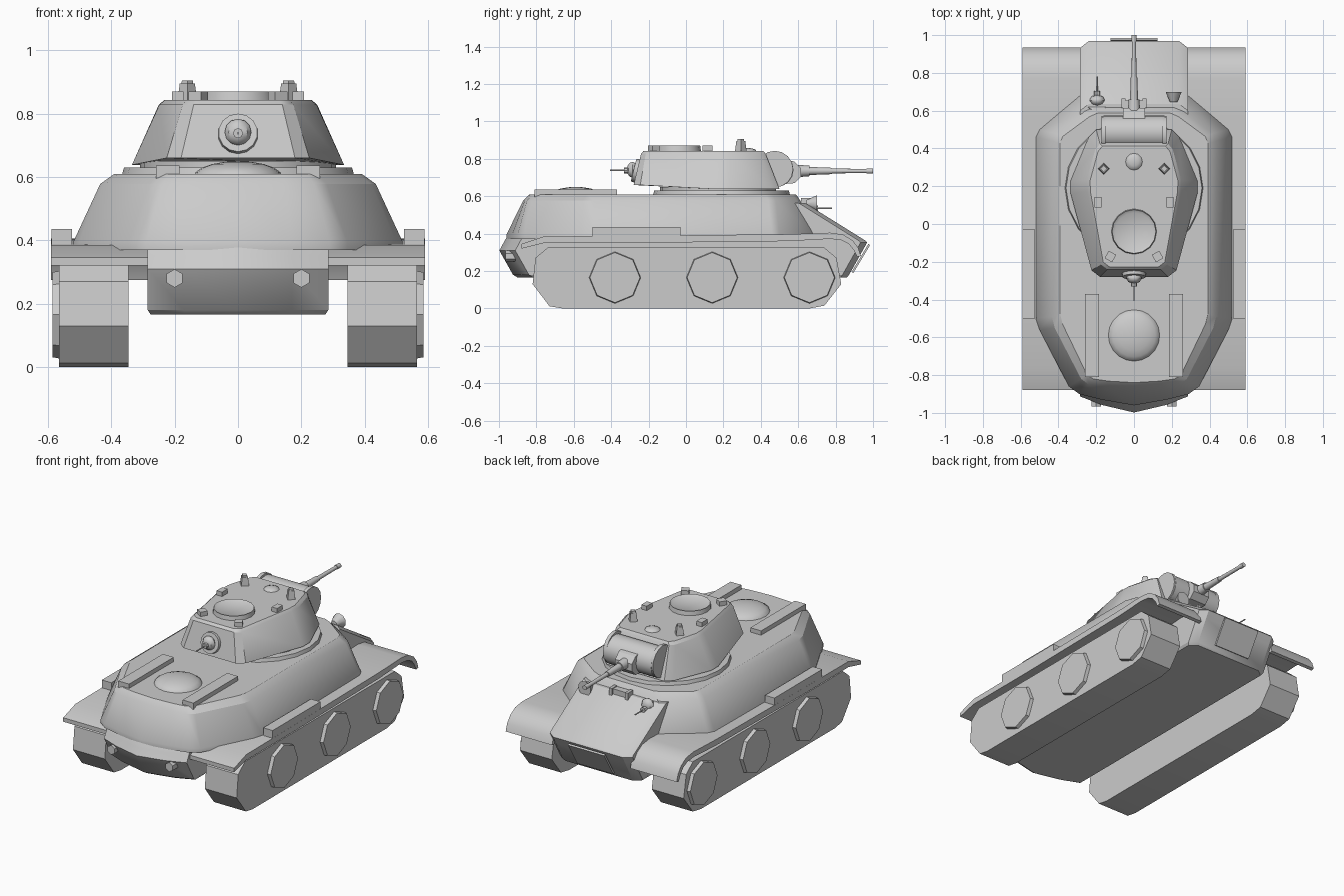
import bpy, bmesh, math
from mathutils import Vector, Matrix

if "Cube" in bpy.data.objects:
    bpy.data.objects.remove(bpy.data.objects["Cube"])

grey = bpy.data.materials.new("plain_grey")
grey.diffuse_color = (0.6, 0.6, 0.6, 1)
grey.use_nodes = True
grey.node_tree.nodes["Principled BSDF"].inputs["Base Color"].default_value = grey.diffuse_color


def finish(name, bm, smooth=30):
    bmesh.ops.recalc_face_normals(bm, faces=bm.faces)
    me = bpy.data.meshes.new(name)
    bm.to_mesh(me)
    bm.free()
    ob = bpy.data.objects.new(name, me)
    bpy.context.collection.objects.link(ob)
    me.materials.append(grey)
    if smooth:
        bpy.ops.object.select_all(action='DESELECT')
        ob.select_set(True)
        bpy.context.view_layer.objects.active = ob
        bpy.ops.object.shade_smooth_by_angle(angle=math.radians(smooth))
    return ob


def mirrored(half):
    return half + [(-x, y) for x, y in reversed(half) if x > 0]


def loft(name, rings, smooth=30):
    """Skin a stack of (z, half outline) rings and cap both ends."""
    bm = bmesh.new()
    loops = [[bm.verts.new((x, y, z)) for x, y in mirrored(h)] for z, h in rings]
    n = len(loops[0])
    for a, b in zip(loops, loops[1:]):
        for i in range(n):
            j = (i + 1) % n
            bm.faces.new((a[i], a[j], b[j], b[i]))
    bm.faces.new(loops[0])
    bm.faces.new(loops[-1])
    return finish(name, bm, smooth)


def prism(name, profile, x0, x1, smooth=0):
    """Extrude a (y, z) profile along x."""
    bm = bmesh.new()
    face = bm.faces.new([bm.verts.new((x0, y, z)) for y, z in profile])
    ext = bmesh.ops.extrude_face_region(bm, geom=[face])
    vs = [v for v in ext["geom"] if isinstance(v, bmesh.types.BMVert)]
    bmesh.ops.translate(bm, verts=vs, vec=(x1 - x0, 0, 0))
    return finish(name, bm, smooth)


def box(name, centre, size, rot_z=0, taper=1):
    bm = bmesh.new()
    bmesh.ops.create_cube(bm, size=1)
    for v in bm.verts:
        k = taper if v.co.z > 0 else 1
        v.co = Vector((v.co.x * size[0] * k, v.co.y * size[1] * k, v.co.z * size[2]))
    bm.transform(Matrix.Translation(centre) @ Matrix.Rotation(rot_z, 4, 'Z'))
    return finish(name, bm, 0)


def cyl(name, p, q, r1, r2=None, seg=12, smooth=40):
    p, q = Vector(p), Vector(q)
    bm = bmesh.new()
    bmesh.ops.create_cone(bm, cap_ends=True, segments=seg, radius1=r1,
                          radius2=r1 if r2 is None else r2, depth=(q - p).length)
    bm.transform(Matrix.Translation((p + q) / 2) @ (q - p).to_track_quat('Z', 'Y').to_matrix().to_4x4())
    return finish(name, bm, smooth)


def ball(name, centre, scale, seg=10, rings=6):
    bm = bmesh.new()
    bmesh.ops.create_uvsphere(bm, u_segments=seg, v_segments=rings, radius=1)
    bm.transform(Matrix.Translation(centre) @ Matrix.Diagonal((*scale, 1)))
    return finish(name, bm, 40)


# Lower hull with bowed rear, pointed nose and sloping front plate
def lower_ring(front, rear, w=0.285):
    return [(w - 0.045, front), (w, front - 0.035), (w, rear + 0.085), (0.17, rear + 0.04), (0, rear)]


loft("lower_hull", [
    (0.165, lower_ring(0.86, -0.90, 0.275)), (0.18, lower_ring(0.872, -0.925)),
    (0.31, lower_ring(0.945, -0.998)), (0.352, lower_ring(0.968, -0.975)),
    (0.362, lower_ring(0.96, -0.97)), (0.565, lower_ring(0.635, -0.84))])
prism("nose_plate", [(0.975, 0.345), (0.984, 0.338), (0.895, 0.19), (0.885, 0.195)], -0.125, 0.125)

# Upper hull with chamfered shoulders
wide = [(0.22, 0.70), (0.29, 0.68), (0.50, 0.50), (0.52, 0.46), (0.52, -0.50),
        (0.50, -0.56), (0.345, -0.86), (0.29, -0.90), (0.17, -0.93), (0, -0.96)]
shoulder = [(0.21, 0.61), (0.26, 0.59), (0.42, 0.48), (0.435, 0.44), (0.435, -0.49),
            (0.42, -0.55), (0.28, -0.82), (0.24, -0.85), (0.15, -0.862), (0, -0.87)]
deck = [(x * 0.9, y * 0.965) for x, y in shoulder]
loft("upper_hull", [(0.37, wide), (0.395, wide), (0.578, shoulder), (0.609, deck)])

# Engine deck
ball("engine_cover_dome", (0, -0.59, 0.60), (0.14, 0.14, 0.05), 20, 10)
for s in (-1, 1):
    box("deck_rail", (s * 0.222, -0.59, 0.615), (0.075, 0.44, 0.042))
    cyl("rear_fitting", (s * 0.2, -0.90, 0.28), (s * 0.2, -0.965, 0.28), 0.029, seg=6, smooth=0)

# Running gear, fenders and stowage on both sides
track = [(-0.66, 0), (-0.73, 0.012), (-0.82, 0.13), (-0.805, 0.27), (-0.74, 0.325),
         (0.74, 0.325), (0.805, 0.27), (0.83, 0.13), (0.74, 0.015), (0.66, 0)]
fender = [(-0.88, 0.345), (-0.76, 0.385), (-0.30, 0.388), (0.55, 0.397), (0.77, 0.405),
          (0.84, 0.395), (0.89, 0.365), (0.92, 0.325), (0.935, 0.28), (0.915, 0.275),
          (0.895, 0.315), (0.87, 0.345), (0.83, 0.365), (0.77, 0.372), (0.55, 0.36),
          (-0.30, 0.35), (-0.76, 0.35), (-0.88, 0.32)]
for s in (-1, 1):
    prism("track", track, s * 0.345, s * 0.565, 30)
    prism("fender", fender, s * 0.27, s * 0.59, 35)
    box("stowage_box", (s * 0.557, -0.265, 0.405), (0.065, 0.47, 0.06))
    for y in (-0.38, 0.14, 0.66):
        cyl("road_wheel", (s * 0.55, y, 0.165), (s * 0.586, y, 0.165), 0.141, 0.134, 8, 0)

# Turret ring and turret body
cyl("turret_ring", (0, 0.19, 0.60), (0, 0.19, 0.63), 0.368, 0.36, 20)
cyl("turret_collar", (0, 0.17, 0.62), (0, 0.17, 0.65), 0.31, seg=20)
base = [(0.20, 0.50), (0.24, 0.46), (0.335, 0.23), (0.335, 0.16), (0.225, -0.245), (0.18, -0.28)]
roof = [(0.18, 0.425), (0.205, 0.395), (0.25, 0.235), (0.248, 0.175), (0.175, -0.215), (0.14, -0.24)]
top = [(x * 0.93, 0.1 + (y - 0.1) * 0.96) for x, y in roof]
turret = loft("turret", [(0.638, base), (0.828, roof), (0.843, top)])
for v in turret.data.vertices:                 # raised lower edge at the rear
    if v.co.z < 0.7 and v.co.y < -0.2:
        v.co.z = 0.66

# Rounded gun mantlet and stepped barrel
cyl("mantlet", (-0.162, 0.485, 0.74), (0.162, 0.485, 0.74), 0.09, seg=16)
for s in (-1, 1):
    cyl("mantlet_cheek", (s * 0.15, 0.475, 0.745), (s * 0.172, 0.475, 0.745), 0.098, seg=16)
prism("gun_shield", [(0.52, 0.80), (0.58, 0.785), (0.615, 0.75), (0.615, 0.705),
                     (0.58, 0.67), (0.52, 0.665)], -0.058, 0.058)
for a, b, r1, r2 in ((0.60, 0.66, 0.033, 0.028), (0.65, 0.78, 0.022, 0.017),
                     (0.77, 0.97, 0.013, 0.011), (0.965, 1.0, 0.014, 0.014)):
    cyl("gun_barrel", (0, a, 0.735), (0, b, 0.735), r1, r2, 12)


# Ball-mounted machine guns on the hull front and turret rear
def machine_gun(x, y, z, d, tilt):
    n = Vector((0, d, tilt)).normalized()
    c = Vector((x, y, z))
    cyl("gun_mount_disc", c - n * 0.03, c + n * 0.008, 0.066, 0.062, 14)
    ball("gun_mount_ball", c + n * 0.015, (0.042, 0.03, 0.042), 8, 6)
    cyl("gun_sleeve", c, c + Vector((0, d * 0.06, 0)), 0.016, seg=8)
    cyl("machine_gun_barrel", c, c + Vector((0, d * 0.135, 0)), 0.004, seg=6)


machine_gun(-0.195, 0.645, 0.535, 1, 1.3)
machine_gun(0, -0.272, 0.738, -1, 0.25)

# Headlight and driver's visor on the front slope
cyl("headlight", (0.21, 0.645, 0.56), (0.21, 0.70, 0.56), 0.02, 0.045, 10)
box("headlight_stem", (0.21, 0.665, 0.53), (0.018, 0.018, 0.06))
box("driver_visor", (0, 0.635, 0.56), (0.11, 0.04, 0.05))
for s in (-1, 1):
    box("visor_cheek", (s * 0.055, 0.64, 0.56), (0.02, 0.05, 0.06))

# Turret roof: hatch with raised rim, vent, periscopes and sight blocks
bm = bmesh.new()
bmesh.ops.create_cone(bm, cap_ends=True, segments=16, radius1=0.122, radius2=0.116, depth=0.04)
lid = max(bm.faces, key=lambda f: f.calc_center_median().z)
bmesh.ops.inset_region(bm, faces=[lid], thickness=0.016)
bmesh.ops.translate(bm, verts=lid.verts, vec=(0, 0, -0.01))
bm.transform(Matrix.Translation((0, -0.04, 0.85)))
finish("commander_hatch", bm, 35)
ball("roof_vent", (0, 0.33, 0.84), (0.047, 0.047, 0.018), 12, 6)
for s in (-1, 1):
    box("periscope_base", (s * 0.16, 0.293, 0.865), (0.045, 0.045, 0.06), math.pi / 4, 0.75)
    box("periscope_head", (s * 0.16, 0.293, 0.892), (0.03, 0.03, 0.026), math.pi / 4, 0.8)
    box("side_sight", (s * 0.19, 0.115, 0.853), (0.037, 0.055, 0.034))
    box("rear_sight", (s * 0.125, -0.172, 0.853), (0.045, 0.045, 0.034), s * math.radians(30))
